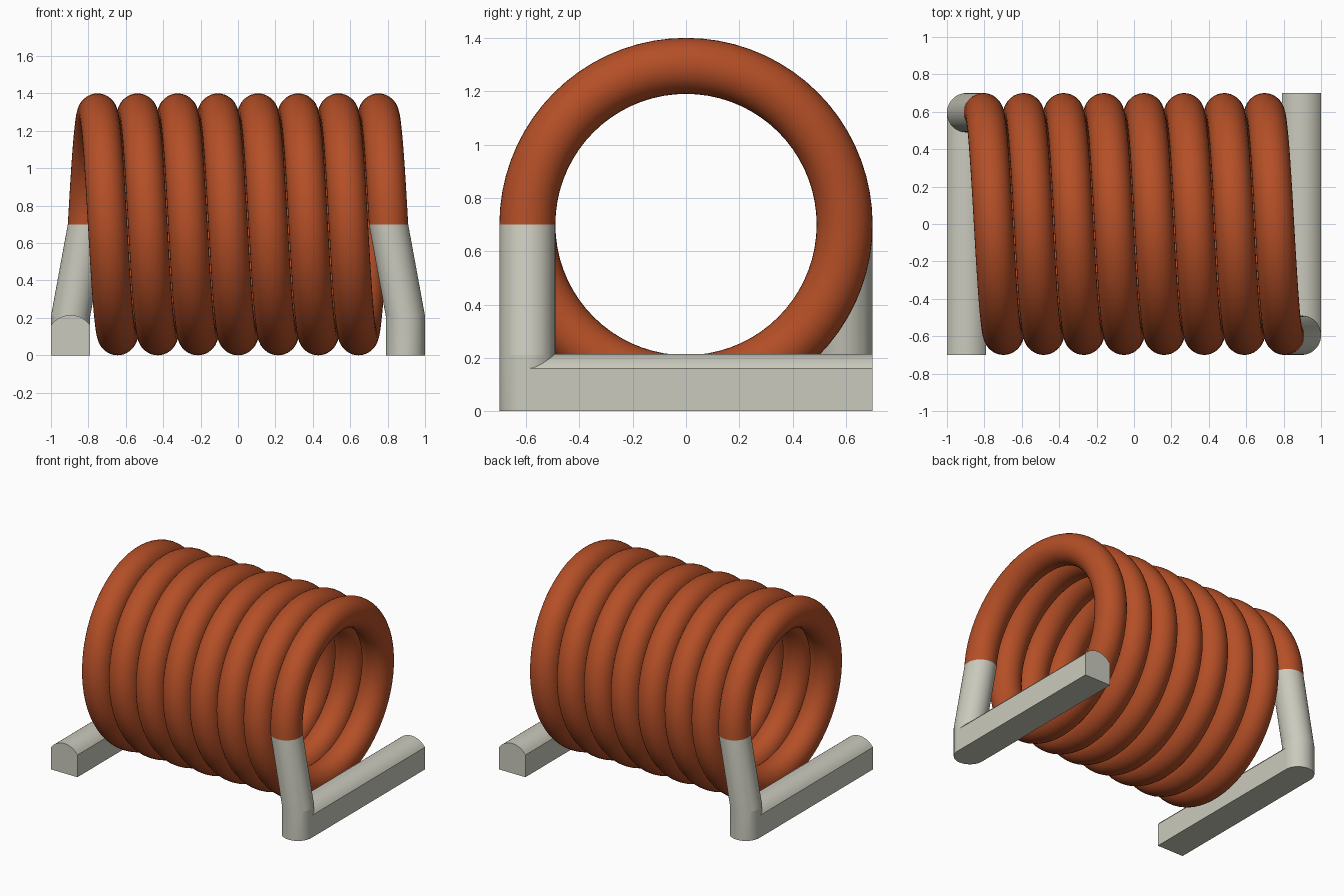
import bpy, bmesh, math
from mathutils import Vector

if "Cube" in bpy.data.objects:
    bpy.data.objects.remove(bpy.data.objects["Cube"], do_unlink=True)

WIRE = 0.105       # wire radius
RING = 0.595       # coil centreline radius
AXIS_Z = 0.70      # height of the coil axis
TURNS = 7.5
END_X = 0.805      # half length of the winding centreline
FOOT_X = 0.895     # centre of each foot


def material(name, rgb):
    m = bpy.data.materials.new(name)
    m.use_nodes = True
    m.diffuse_color = (*rgb, 1)
    bsdf = next(n for n in m.node_tree.nodes if n.type == 'BSDF_PRINCIPLED')
    bsdf.inputs["Base Color"].default_value = (*rgb, 1)
    bsdf.inputs["Roughness"].default_value = 0.5
    return m


copper = material("copper_orange", (0.46, 0.078, 0.02))
tin = material("tinned_grey", (0.59, 0.59, 0.51))


def loft(name, rings, mat, angle):
    """Join equal rings of points into a capped tube."""
    bm = bmesh.new()
    loops = [[bm.verts.new(p) for p in ring] for ring in rings]
    n = len(loops[0])
    for a, b in zip(loops, loops[1:]):
        for i in range(n):
            j = (i + 1) % n
            bm.faces.new((a[i], a[j], b[j], b[i]))
    bm.faces.new(loops[0])
    bm.faces.new(loops[-1])
    bmesh.ops.recalc_face_normals(bm, faces=bm.faces)
    mesh = bpy.data.meshes.new(name)
    bm.to_mesh(mesh)
    bm.free()
    mesh.materials.append(mat)
    ob = bpy.data.objects.new(name, mesh)
    bpy.context.collection.objects.link(ob)
    bpy.ops.object.select_all(action='DESELECT')
    ob.select_set(True)
    bpy.context.view_layer.objects.active = ob
    bpy.ops.object.shade_smooth_by_angle(angle=math.radians(angle))
    return ob


def circle(n):
    return [(math.cos(2 * math.pi * i / n), math.sin(2 * math.pi * i / n)) for i in range(n)]


# Winding: starts at the front right-hand end, climbs over the top to the back
steps = int(TURNS * 72)
rings = []
for s in range(steps + 1):
    t = s / steps
    a = 2 * math.pi * TURNS * t
    out = Vector((0, -math.cos(a), math.sin(a)))
    centre = Vector((END_X * (1 - 2 * t), 0, AXIS_Z)) + out * RING
    rings.append([centre + out * (WIRE * c) + Vector((WIRE * d, 0, 0)) for c, d in circle(36)])
loft("coil_winding", rings, copper, 30)

# Foot cross-section: flat sides and bottom with a shallow arched top
SIDE_Z, TOP_Z = 0.16, 0.215
rise = TOP_Z - SIDE_Z
arc_r = (WIRE ** 2 + rise ** 2) / (2 * rise)
half = math.asin(WIRE / arc_r)
profile = [(-WIRE, 0), (WIRE, 0)]
for i in range(17):
    a = half * (1 - i / 8)
    profile.append((arc_r * math.sin(a), TOP_Z - arc_r + arc_r * math.cos(a)))

# Each end has a bent wire leg and a long foot, turned half round for the other end
for side, k in (("left", 1), ("right", -1)):
    leg = [[(k * (x + WIRE * c), k * (-RING + WIRE * d), z) for c, d in circle(64)]
           for x, z in ((FOOT_X, 0), (FOOT_X, 0.21), (END_X, AXIS_Z))]
    loft(side + "_wire_leg", leg, tin, 8)
    foot = [[(k * (FOOT_X + x), k * y, z) for x, z in profile] for y in (-RING, 0.70)]
    loft(side + "_foot", foot, tin, 20)
